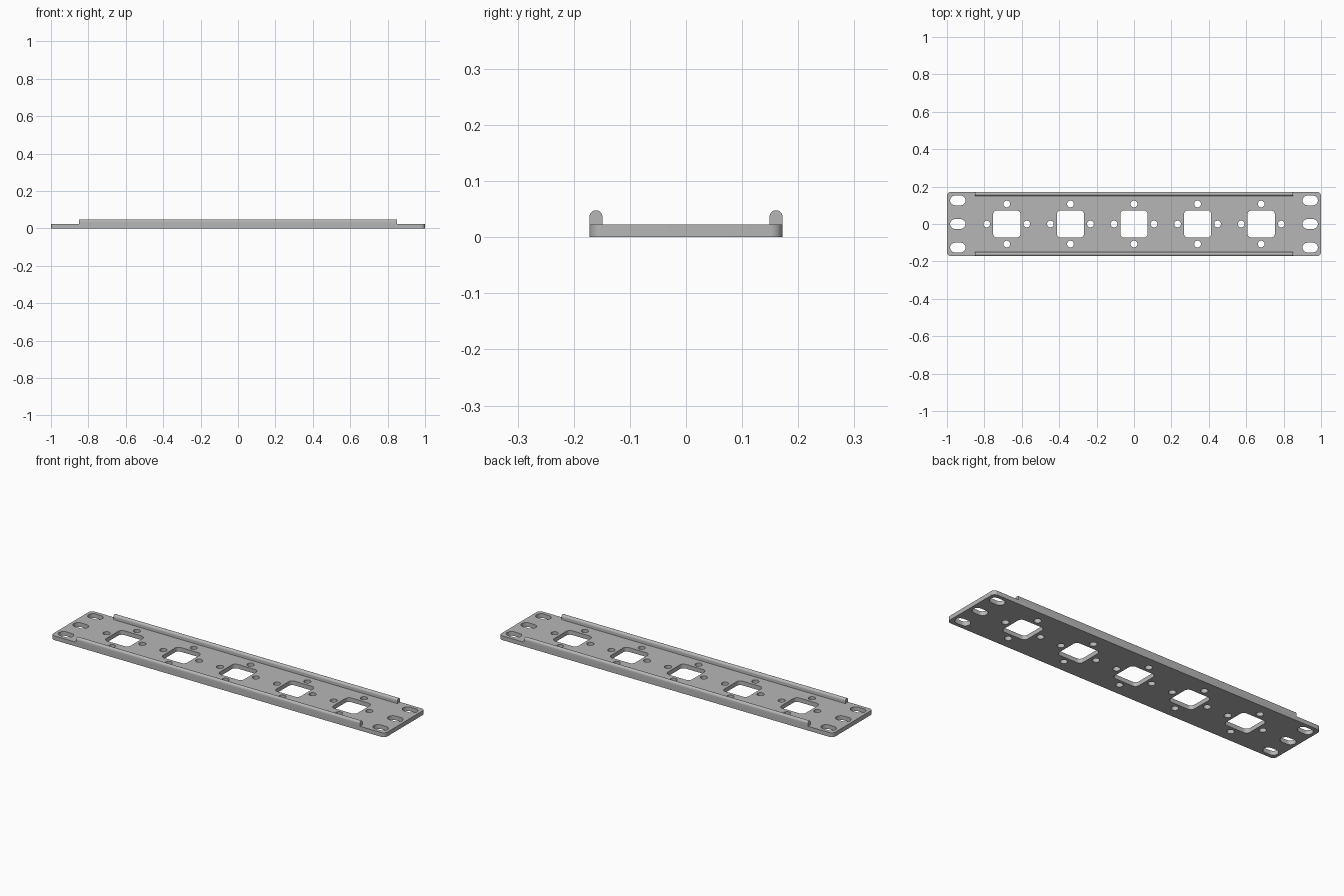
import bpy
from math import pi, cos, sin

HALF_X, HALF_Y, THICK = 1.0, 0.172, 0.023
RAIL_X, RAIL_W, RAIL_TOP = 0.85, 0.023, 0.048

if "Cube" in bpy.data.objects:
    bpy.data.objects.remove(bpy.data.objects["Cube"], do_unlink=True)

steel = bpy.data.materials.new("brushed grey metal")
steel.use_nodes = True
grey = (0.47, 0.47, 0.47, 1)
steel.diffuse_color = grey
steel.node_tree.nodes["Principled BSDF"].inputs["Base Color"].default_value = grey


def rounded(cx, cy, hx, hy, r, steps=8):
    """Outline of a rounded rectangle; also gives circles and slots."""
    pts = []
    for k, (sx, sy) in enumerate([(1, 1), (-1, 1), (-1, -1), (1, -1)]):
        for i in range(steps + 1):
            a = (k + i / steps) * pi / 2
            pts.append((cx + sx * (hx - r) + r * cos(a),
                        cy + sy * (hy - r) + r * sin(a)))
    # drop coincident points where straight sides have no length
    return [p for i, p in enumerate(pts)
            if abs(p[0] - pts[i - 1][0]) + abs(p[1] - pts[i - 1][1]) > 1e-5]


def extrude(name, outlines, depth):
    """Filled outlines (inner ones become holes), extruded to a mesh."""
    curve = bpy.data.curves.new(name, "CURVE")
    curve.dimensions = "2D"
    curve.fill_mode = "BOTH"
    curve.extrude = depth / 2
    for pts in outlines:
        spline = curve.splines.new("POLY")
        spline.points.add(len(pts) - 1)
        for point, (x, y) in zip(spline.points, pts):
            point.co = (x, y, 0, 1)
        spline.use_cyclic_u = True
    obj = bpy.data.objects.new(name, curve)
    bpy.context.collection.objects.link(obj)
    bpy.ops.object.select_all(action="DESELECT")
    obj.select_set(True)
    bpy.context.view_layer.objects.active = obj
    bpy.ops.object.convert(target="MESH")
    obj = bpy.context.object
    obj.name = name
    # weld the caps to the walls
    bpy.ops.object.mode_set(mode="EDIT")
    bpy.ops.mesh.select_all(action="SELECT")
    bpy.ops.mesh.remove_doubles(threshold=1e-5)
    bpy.ops.mesh.normals_make_consistent(inside=False)
    bpy.ops.object.mode_set(mode="OBJECT")
    bpy.ops.object.shade_smooth_by_angle(angle=pi / 6)
    obj.data.materials.clear()
    obj.data.materials.append(steel)
    return obj


# Panel outline with its openings
outlines = [rounded(0, 0, HALF_X, HALF_Y, 0.022)]
for n in range(-2, 3):
    x = n * 0.34
    outlines.append(rounded(x, 0, 0.073, 0.073, 0.022))
    for dx, dy in [(1, 0), (-1, 0), (0, 1), (0, -1)]:
        outlines.append(rounded(x + dx * 0.107, dy * 0.107, 0.018, 0.018, 0.018))

# Mounting slots at both ends
for side in (-1, 1):
    for row in (-1, 0, 1):
        outlines.append(rounded(side * 0.942, row * 0.126, 0.041, 0.026, 0.026))

panel = extrude("mounting_panel", outlines, THICK)
panel.location.z = THICK / 2

# Round-topped stiffening rails along the front and back edges
r = RAIL_W / 2
profile = [(-r, THICK), (r, THICK)]
profile += [(r * cos(pi * i / 12), RAIL_TOP - r + r * sin(pi * i / 12))
            for i in range(13)]
for name, side in [("front_rail", -1), ("back_rail", 1)]:
    rail = extrude(name, [profile], RAIL_X * 2)
    rail.rotation_euler = (pi / 2, 0, pi / 2)
    rail.location = (0, side * (HALF_Y - r), 0)
